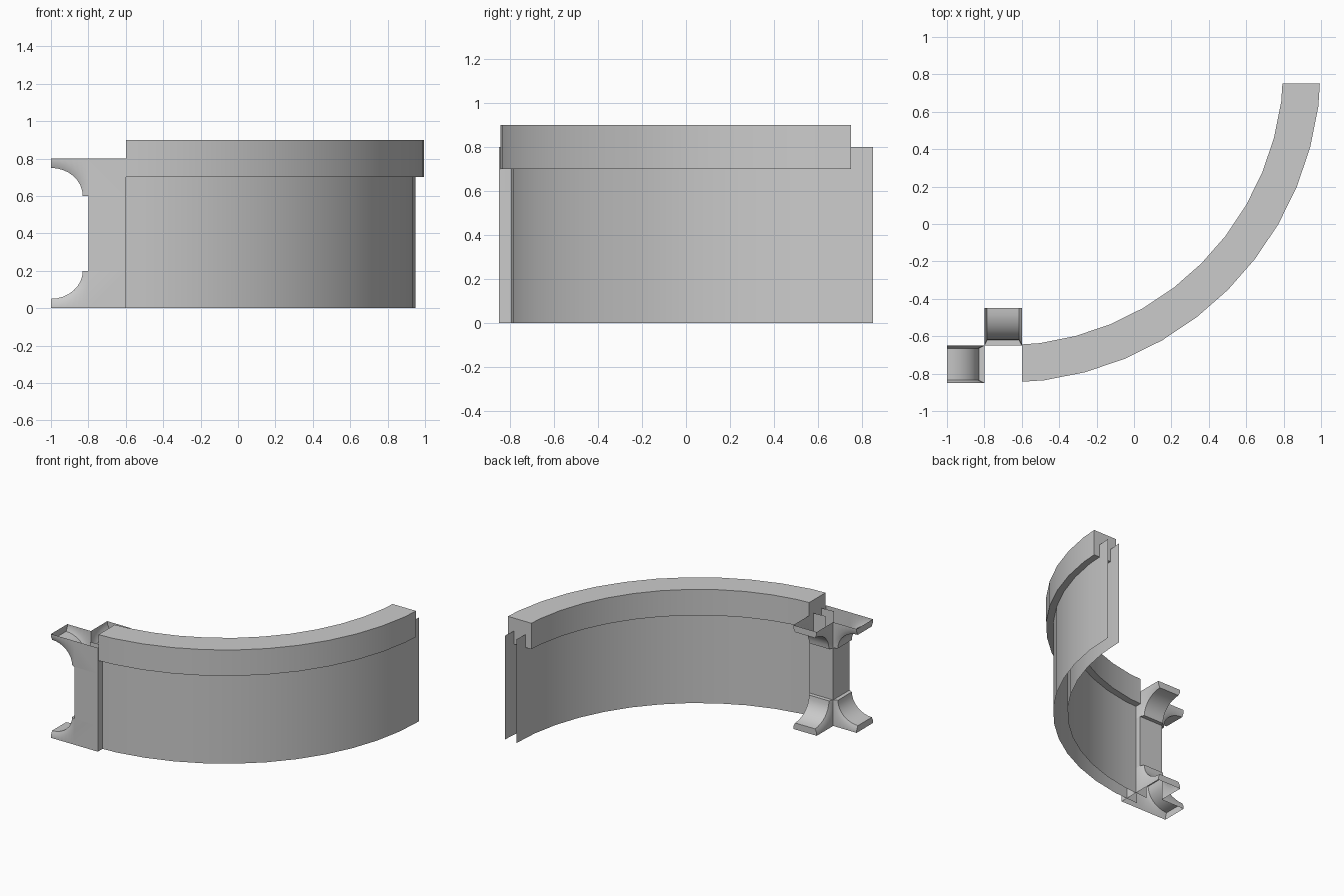
import bpy
import bmesh
from math import sin, cos, pi, radians
from mathutils import Vector

old = bpy.data.objects.get("Cube")
if old:
    bpy.data.objects.remove(old, do_unlink=True)

stone = bpy.data.materials.new("light grey stone")
stone.use_nodes = True
GREY = (0.6, 0.6, 0.6, 1)
stone.diffuse_color = GREY
stone.node_tree.nodes["Principled BSDF"].inputs["Base Color"].default_value = GREY

CENTRE = Vector((-0.7, 0.85, 0))   # centre of the curved wall
POST = Vector((-0.7, -0.75, 0))    # axis of the corner post
HALF = 0.1                         # half width of the post
ANGLES = [radians(-90 + 7.5 * i) for i in range(13)]


def finish(name, bm, recalc=True):
    bmesh.ops.remove_doubles(bm, verts=bm.verts, dist=1e-4)
    if recalc:
        bmesh.ops.recalc_face_normals(bm, faces=bm.faces)
    me = bpy.data.meshes.new(name)
    bm.to_mesh(me)
    bm.free()
    me.materials.append(stone)
    me.shade_smooth()
    me.set_sharp_from_angle(angle=radians(30))
    ob = bpy.data.objects.new(name, me)
    bpy.context.scene.collection.objects.link(ob)
    return ob


def loft(bm, rows, closed=False):
    """Skin consecutive rows of points with quads."""
    vs = [[bm.verts.new(p) for p in row] for row in rows]
    n = len(rows[0])
    for a, b in zip(vs, vs[1:]):
        for i in range(n if closed else n - 1):
            j = (i + 1) % n
            bm.faces.new((a[i], b[i], b[j], a[j]))
    return vs


def arc_point(r, a, z):
    return CENTRE + Vector((r * cos(a), r * sin(a), z))


# Curved wall: thin outer and inner skins, open above and below
for name, r, order in (("wall_outer_skin", 1.65, ANGLES),
                       ("wall_inner_skin", 1.55, ANGLES[::-1])):
    bm = bmesh.new()
    loft(bm, [[arc_point(r, a, 0), arc_point(r, a, 0.8)] for a in order])
    finish(name, bm, recalc=False)

# Coping: wider curved rail, trimmed square at both ends
bm = bmesh.new()
loft(bm, [[arc_point(r, a, z) for r, z in
           ((1.5, 0.7), (1.7, 0.7), (1.7, 0.9), (1.5, 0.9))] for a in ANGLES], closed=True)
for co, no in (((-0.6, 0, 0), (-1, 0, 0)), ((0, 0.75, 0), (0, 1, 0))):
    bmesh.ops.bisect_plane(bm, geom=bm.verts[:] + bm.edges[:] + bm.faces[:],
                           plane_co=co, plane_no=no, clear_outer=True)
    bmesh.ops.holes_fill(bm, edges=[e for e in bm.edges if e.is_boundary and
                         all(abs((v.co - Vector(co)).dot(Vector(no))) < 1e-4 for v in e.verts)])
finish("wall_coping", bm)

# Corner post shaft
corners = [(-HALF, -HALF), (HALF, -HALF), (HALF, HALF), (-HALF, HALF)]
bm = bmesh.new()
loft(bm, [[POST + Vector((x, y, z)) for x, y in corners] for z in (0.2, 0.6)], closed=True)
finish("post_shaft", bm)


def arm(bm, place):
    """Hollow flared foot with a concave, chamfered upper side."""
    rows = []
    for i in range(9):
        t = i / 8 * pi / 2
        us, zs = 0.2 - 0.2 * cos(t), 0.2 - 0.18 * sin(t)
        um, zm = 0.2 - 0.17 * cos(t), 0.2 - 0.15 * sin(t)
        half = [(us, HALF, 0), (us, HALF, zs), (um, HALF - 0.015, zm)]
        rows.append([place(*p) for p in half] +
                    [place(u, -v, z) for u, v, z in reversed(half)])
    vs = loft(bm, rows)
    bm.faces.new(vs[0][1:5])   # ledge beside the shaft
    bm.faces.new(vs[-1])       # tip


# Flared brackets, the upper one a mirror of the lower one
for name, flip in (("post_foot", False), ("post_head", True)):
    bm = bmesh.new()
    loft(bm, [[POST + Vector((x, y, z)) for x, y in corners[:3]] for z in (0, 0.2)])
    arm(bm, lambda u, v, z: POST + Vector((-HALF - u, v, z)))
    arm(bm, lambda u, v, z: POST + Vector((v, HALF + u, z)))
    if flip:
        for v in bm.verts:
            v.co.z = 0.8 - v.co.z
    finish(name, bm)
